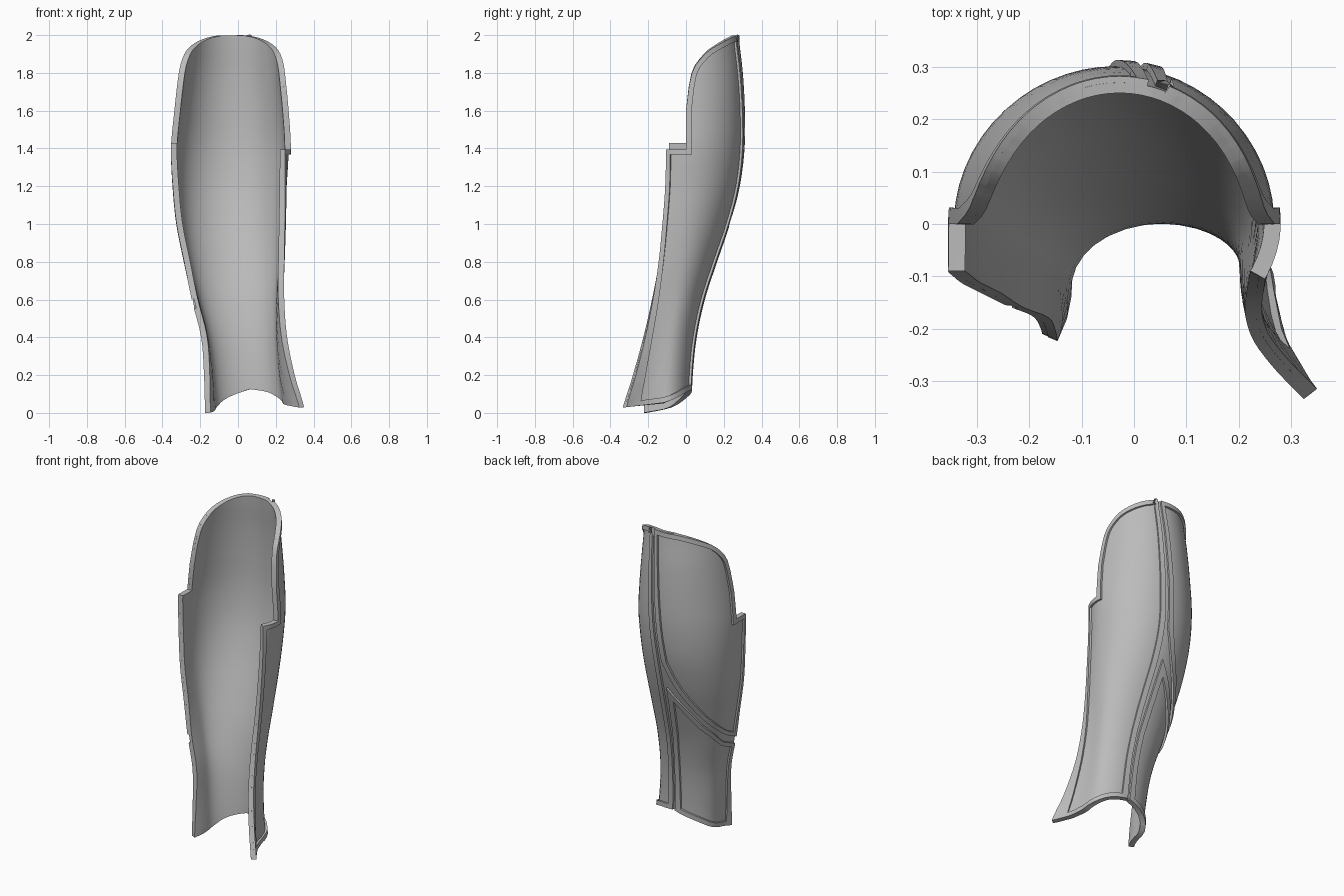
import bpy, bmesh, math
from mathutils import Vector

if "Cube" in bpy.data.objects:
    bpy.data.objects.remove(bpy.data.objects["Cube"])

grey = bpy.data.materials.new("plain grey")
grey.use_nodes = True
grey.diffuse_color = (0.5, 0.5, 0.5, 1)
grey.node_tree.nodes["Principled BSDF"].inputs["Base Color"].default_value = (0.5, 0.5, 0.5, 1)

# Cross-sections every 0.2 in height:
# left side x, right side x, side y, back y, left edge x, y, right edge x, y
SECTIONS = [
    (-.150, .275, -.12, .030, -.175, -.21, .355, -.32),
    (-.165, .250, -.11, .036, -.18, -.195, .30, -.265),
    (-.19, .235, -.09, .057, -.195, -.175, .26, -.215),
    (-.24, .235, -.06, .10, -.245, -.155, .245, -.175),
    (-.29, .25, -.04, .165, -.285, -.135, .245, -.145),
    (-.33, .262, -.02, .233, -.325, -.115, .248, -.125),
    (-.35, .27, 0, .285, -.345, -.10, .25, -.11),
    (-.355, .28, 0, .31, -.355, -.09, .25, -.105),
    (-.337, .268, 0, .312, -.345, -.09, .25, -.10),
    (-.315, .25, 0, .302, -.32, -.09, .24, -.10),
    (-.29, .235, 0, .282, -.30, -.09, .23, -.10),
]
SIDE = 0.75  # share of the half width taken by the rounded back


def catmull(pts, i, t):
    """Point on the spline through pts, between number i and the next."""
    last = len(pts) - 1
    quad = [pts[min(max(i + k, 0), last)] for k in (-1, 0, 1, 2)]
    return tuple(b + t / 2 * (c - a + t * (2 * a - 5 * b + 4 * c - d + t * (3 * (b - c) + d - a)))
                 for a, b, c, d in zip(*quad))


def smooth(pts, steps=4):
    out = [catmull(pts, i, k / steps) for i in range(len(pts) - 1) for k in range(steps)]
    return out + [pts[-1]]


def surface(u, z):
    """Outer skin: u runs from -1 (right-hand edge seen from behind) to 1."""
    level = min(max(z / 0.2, 0), 9.9999)
    xl, xr, ys, yb, elx, ely, erx, ery = catmull(SECTIONS, int(level), level % 1)
    if abs(u) <= SIDE:
        angle = u / SIDE * math.pi / 2
        return Vector(((xl + xr) / 2 + (xr - xl) / 2 * math.sin(angle),
                       ys + (yb - ys) * math.cos(angle), z))
    x, ex, ey = (xl, elx, ely) if u < 0 else (xr, erx, ery)
    t = (abs(u) - SIDE) / (1 - SIDE)
    return Vector((x + (ex - x) * t * t, ys + (ey - ys) * t, z))


def normal(u, z):
    e = 0.01
    du = surface(u + e, z) - surface(u - e, z)
    dz = surface(u, min(z + e, 1.99)) - surface(u, min(z, 1.98) - e)
    return dz.cross(du).normalized()


def width(z):
    return 0.3 + 0.2 * z


def wrap(name, outline, sink, thickness, rim=None):
    """Lay a flat outline in (u, z) onto the skin; with rim, keep only a border."""
    bm = bmesh.new()
    face = bm.faces.new([bm.verts.new((u * width(z), 0, z)) for u, z in outline])
    bm.normal_update()
    if rim:
        bmesh.ops.inset_region(bm, faces=[face], thickness=rim,
                               use_even_offset=True, use_boundary=True)
        bmesh.ops.delete(bm, geom=[face], context='FACES')
    # Cut into a grid fine enough to bend
    cuts = [((k * 0.03, 0, 0), (1, 0, 0)) for k in range(-24, 25)]
    cuts += [((0, 0, k * 0.05), (0, 0, 1)) for k in range(1, 40)]
    for co, no in cuts:
        bmesh.ops.bisect_plane(bm, geom=bm.verts[:] + bm.edges[:] + bm.faces[:],
                               dist=1e-5, plane_co=co, plane_no=no)
    for v in bm.verts:
        u, z = v.co.x / width(v.co.z), v.co.z
        v.co = surface(u, z) - normal(u, z) * sink
    bm.normal_update()
    if sum(f.normal.y * f.calc_area() for f in bm.faces) < 0:
        bmesh.ops.reverse_faces(bm, faces=bm.faces[:])
    mesh = bpy.data.meshes.new(name)
    bm.to_mesh(mesh)
    bm.free()
    mesh.materials.append(grey)
    obj = bpy.data.objects.new(name, mesh)
    bpy.context.collection.objects.link(obj)
    solid = obj.modifiers.new("thickness", 'SOLIDIFY')
    solid.thickness = thickness
    solid.offset = -1
    bpy.ops.object.select_all(action='DESELECT')
    obj.select_set(True)
    bpy.context.view_layer.objects.active = obj
    bpy.ops.object.modifier_apply(modifier=solid.name)
    bpy.ops.object.shade_smooth_by_angle(angle=math.radians(35))
    return obj


# Borders of the whole shell
shoulder = smooth([(SIDE, 1.6), (.7, 1.8), (.58, 1.9), (.44, 1.95), (.27, 1.985), (.12, 2.0)], 3)
hem_left = smooth([(-1, 0), (-.6, .03), (-.3, .08), (.03, .125)], 3)
hem_right = smooth([(.03, .125), (.3, .11), (.6, .07), (1, .03)], 3)
side_right = [(1, 1.395), (SIDE, 1.395)] + shoulder
side_left = [(-u, z) for u, z in reversed(shoulder)] + [(-SIDE, 1.43), (-1, 1.43)]

wrap("calf_shell", hem_left + hem_right[1:] + side_right + side_left, 0.012, 0.02)

# Seam down the back, with a gap on each side of it
seam = smooth([(.12, 2.0), (.08, 1.6), (.05, 1.2), (.05, .95), (.07, .55), (.03, .125)], 3)
GAP = 0.018
right_seam = [(u + GAP, z) for u, z in seam]
left_seam = [(u - GAP, z) for u, z in seam]

# Raised borders of the three panels
RIM = 0.028
wrap("right_panel_rim", right_seam + hem_right[1:] + side_right[:-1], 0, 0.014, RIM)

upper_curve = smooth([(-1, .60), (-.65, .67), (-.35, .79), (-.1, .99), (.025, 1.18)], 3)
wrap("upper_left_panel_rim",
     upper_curve + [p for p in reversed(left_seam) if p[1] > 1.25] + side_left[1:],
     0, 0.014, RIM)

wrap("lower_left_panel_rim",
     hem_left[:-1] + [(.03 - GAP, .123), (.07 - GAP, .55), (.015, .99),
                      (-.35, .74), (-.65, .615), (-1, .55)],
     0, 0.014, RIM)
